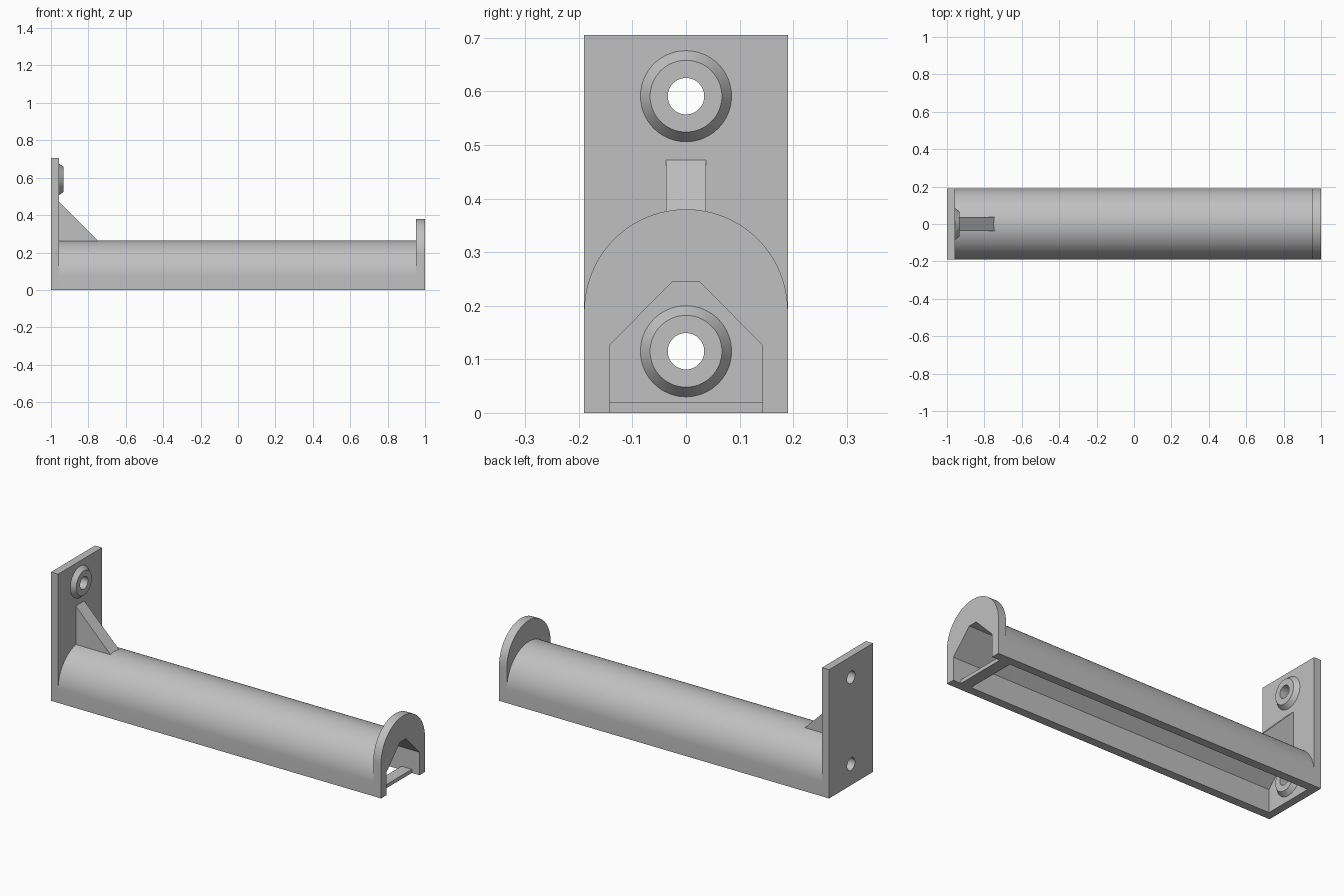
import bpy, bmesh
from math import pi, cos, sin, radians
from mathutils import Matrix, Vector

cube = bpy.data.objects.get("Cube")
if cube:
    bpy.data.objects.remove(cube, do_unlink=True)

grey = bpy.data.materials.new("light grey plastic")
grey.use_nodes = True
colour = (0.53, 0.53, 0.53, 1)
grey.diffuse_color = colour
grey.node_tree.nodes["Principled BSDF"].inputs["Base Color"].default_value = colour

HALF = 0.19      # half width of the whole holder
PLATE_X = -0.957  # inner face of the wall plate
CAP_X = 0.953     # inner face of the end stop


def finish(name, bm, smooth=True):
    bmesh.ops.recalc_face_normals(bm, faces=bm.faces)
    mesh = bpy.data.meshes.new(name)
    bm.to_mesh(mesh)
    bm.free()
    mesh.materials.append(grey)
    ob = bpy.data.objects.new(name, mesh)
    bpy.context.collection.objects.link(ob)
    if smooth:
        bpy.ops.object.select_all(action='DESELECT')
        ob.select_set(True)
        bpy.context.view_layer.objects.active = ob
        bpy.ops.object.shade_smooth_by_angle(angle=radians(30))
    return ob


def extrude(name, points, offset, smooth=True):
    """Extrude a closed outline of 3D points along an offset vector."""
    bm = bmesh.new()
    face = bm.faces.new([bm.verts.new(p) for p in points])
    new = bmesh.ops.extrude_face_region(bm, geom=[face])["geom"]
    verts = [v for v in new if isinstance(v, bmesh.types.BMVert)]
    bmesh.ops.translate(bm, verts=verts, vec=Vector(offset))
    return finish(name, bm, smooth)


def box(name, x0, x1, y, z1):
    return extrude(name, [(x0, -y, 0), (x0, y, 0), (x0, y, z1), (x0, -y, z1)],
                   (x1 - x0, 0, 0), False)


def channel(name, x0, x1, arc_z, steps=48):
    """Round-topped bar with the chamfered channel running underneath."""
    arc = [(HALF * cos(pi * i / steps), arc_z + HALF * sin(pi * i / steps))
           for i in range(steps + 1)]
    groove = [(0.143, 0), (0.143, 0.126), (0.025, 0.245)]
    inner = [(-y, z) for y, z in groove] + groove[::-1]
    outline = [(HALF, 0)] + arc + [(-HALF, 0)] + inner
    return extrude(name, [(x0, y, z) for y, z in outline], (x1 - x0, 0, 0))


def cone_x(name, x0, x1, r0, r1, z):
    bm = bmesh.new()
    turn = Matrix.Translation(((x0 + x1) / 2, 0, z)) @ Matrix.Rotation(pi / 2, 4, 'Y')
    bmesh.ops.create_cone(bm, cap_ends=True, segments=64, radius1=r0, radius2=r1,
                          depth=x1 - x0, matrix=turn)
    return finish(name, bm)


def combine(target, tool, operation):
    mod = target.modifiers.new(operation.lower(), 'BOOLEAN')
    mod.operation = operation
    mod.solver = 'EXACT'
    mod.object = tool
    bpy.ops.object.select_all(action='DESELECT')
    target.select_set(True)
    bpy.context.view_layer.objects.active = target
    bpy.ops.object.modifier_apply(modifier=mod.name)
    bpy.data.objects.remove(tool, do_unlink=True)


# Hollow rod and taller round end stop
channel("rod", PLATE_X, CAP_X, 0.075)
channel("end_stop", CAP_X, 1, HALF)

# Wall plate with two raised, drilled screw bosses
plate = box("wall_plate", -1, PLATE_X, HALF, 0.705)
for z in (0.115, 0.591):
    combine(plate, cone_x("boss", PLATE_X - 0.01, -0.933, 0.0925, 0.067, z), 'UNION')
    combine(plate, cone_x("screw_hole", -1.1, -0.9, 0.034, 0.034, z), 'DIFFERENCE')
bpy.ops.object.shade_smooth_by_angle(angle=radians(30))

# Sloping brace between plate and rod
extrude("brace", [(PLATE_X, -0.037, 0.255), (PLATE_X, -0.037, 0.472),
                  (-0.74, -0.037, 0.255)], (0, 0.074, 0), False)

# Thin tie bar across the channel behind the end stop
box("tie_bar", 0.89, CAP_X, 0.143, 0.02)
